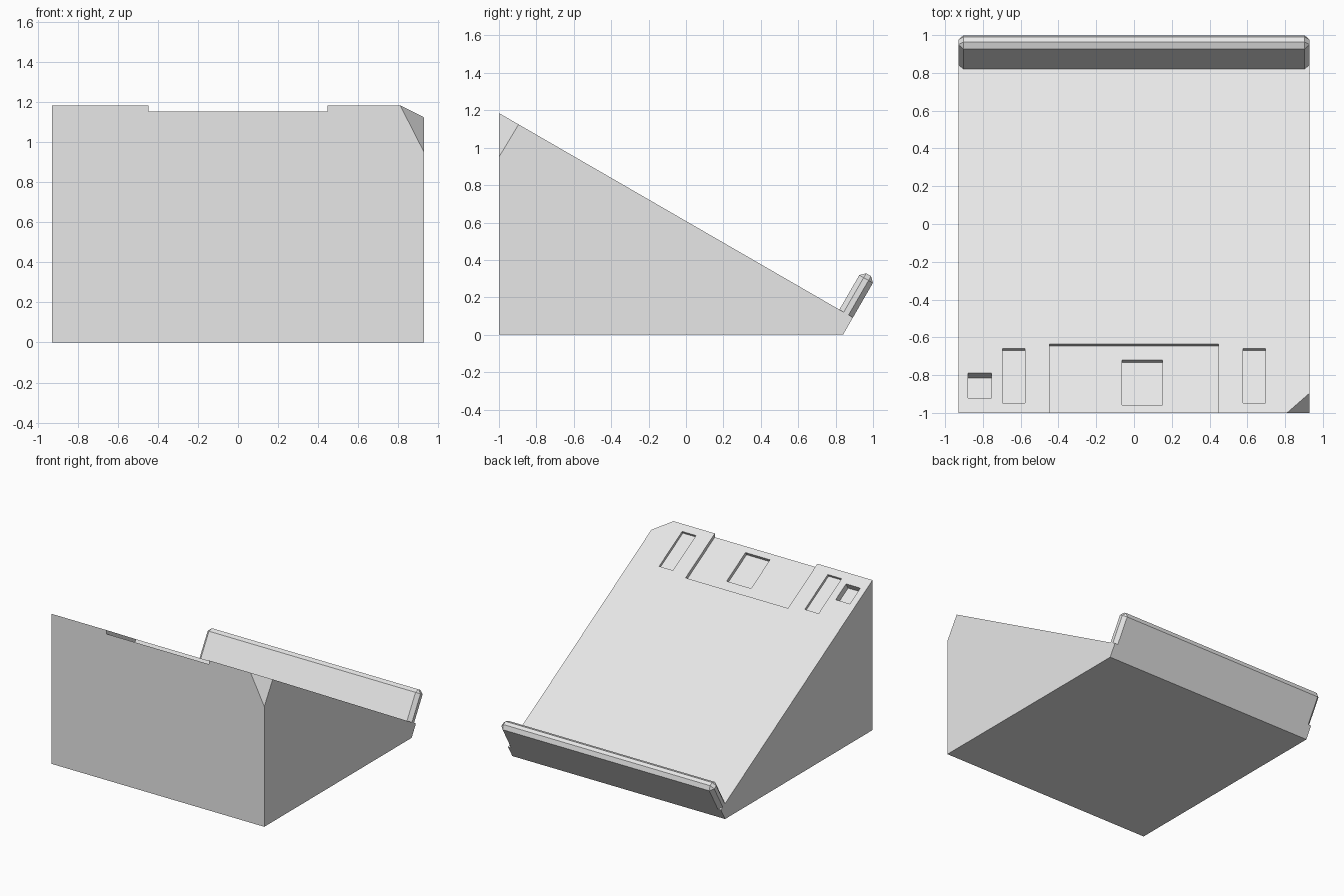
import bpy, bmesh, math
from mathutils import Vector

cube = bpy.data.objects.get("Cube")
if cube:
    bpy.data.objects.remove(cube)

grey = bpy.data.materials.new("light grey plastic")
grey.use_nodes = True
grey.diffuse_color = (0.8, 0.8, 0.8, 1)
grey.node_tree.nodes["Principled BSDF"].inputs["Base Color"].default_value = (0.8, 0.8, 0.8, 1)

HALF = 0.93                       # half the width
TOP = Vector((0, -1, 1.185))      # upper front end of the slope
TILT = math.radians(30)
NORMAL = Vector((0, math.sin(TILT), math.cos(TILT)))
DOWN = Vector((0, math.cos(TILT), -math.sin(TILT)))


def on_slope(y, height=0.0):
    """Point above (or below) the sloping face; y is where it meets the face."""
    return TOP + DOWN * ((y + 1) / DOWN.y) + NORMAL * height


def prism(x0, x1, profile):
    """Bmesh of a side profile extruded across the width."""
    bm = bmesh.new()
    face = bm.faces.new([bm.verts.new((x0, p[1], p[2])) for p in profile])
    grown = bmesh.ops.extrude_face_region(bm, geom=[face])["geom"]
    moved = [v for v in grown if isinstance(v, bmesh.types.BMVert)]
    bmesh.ops.translate(bm, vec=(x1 - x0, 0, 0), verts=moved)
    bmesh.ops.recalc_face_normals(bm, faces=bm.faces)
    return bm


def make_object(name, bm):
    mesh = bpy.data.meshes.new(name)
    bm.to_mesh(mesh)
    bm.free()
    mesh.materials.append(grey)
    obj = bpy.data.objects.new(name, mesh)
    bpy.context.collection.objects.link(obj)
    return obj


# Wedge body, ending in the foot of the lip
THICK = 0.084
inner = on_slope(0.82)
outer = inner + DOWN * THICK
foot = outer - NORMAL * (outer.z / NORMAL.z)
bm = prism(-HALF, HALF, [Vector((0, -1, 0)), foot, outer, inner, TOP])

# Clipped upper corner on the left
a = Vector((0.81, -1, TOP.z))
b = Vector((HALF, -1, 0.95))
c = on_slope(-0.895)
c.x = HALF
cut_normal = (b - a).cross(c - a).normalized()
if cut_normal.z < 0:
    cut_normal.negate()
bmesh.ops.bisect_plane(bm, geom=bm.verts[:] + bm.edges[:] + bm.faces[:],
                       plane_co=a, plane_no=cut_normal, clear_outer=True)
bmesh.ops.holes_fill(bm, edges=[e for e in bm.edges if e.is_boundary])
bmesh.ops.recalc_face_normals(bm, faces=bm.faces)
body = make_object("wedge_body", bm)


# Recesses sunk square to the slope
def recess(name, x0, x1, y_low, y_high, depth, start=0.0):
    shift = start * NORMAL.y      # y is measured on the face at this depth
    y0, y1 = y_low + shift, y_high + shift
    floor = -start - depth
    cutter = make_object(name, prism(x0, x1, [
        on_slope(y0, floor), on_slope(y1, floor), on_slope(y1, 0.1), on_slope(y0, 0.1)]))
    cutter.hide_render = True
    cutter.hide_viewport = True
    cutter.display_type = 'WIRE'
    mod = body.modifiers.new(name, 'BOOLEAN')
    mod.operation = 'DIFFERENCE'
    mod.solver = 'EXACT'
    mod.object = cutter


PLATE = 0.026
recess("wide_notch_cutter", -0.448, 0.448, -1.1, -0.634, PLATE)
recess("centre_pocket_cutter", -0.064, 0.15, -0.957, -0.721, PLATE, start=PLATE)
recess("right_slot_cutter", -0.697, -0.576, -0.947, -0.66, 0.02)
recess("left_slot_cutter", 0.576, 0.697, -0.947, -0.66, 0.02)
recess("small_pocket_cutter", -0.879, -0.755, -0.92, -0.79, 0.05)

# Retaining lip with chamfered top and ends, open underneath
RISE = 0.24
bm = prism(-HALF, HALF, [inner, outer, outer + NORMAL * RISE, inner + NORMAL * RISE])
base = [f for f in bm.faces if f.normal.dot(NORMAL) < -0.9]
base_edges = set(base[0].edges)
bmesh.ops.bevel(bm, geom=[e for e in bm.edges if e not in base_edges],
                offset=0.027, segments=1, affect='EDGES')
base = [f for f in bm.faces if f.normal.dot(NORMAL) < -0.9]
bmesh.ops.delete(bm, geom=base, context='FACES_ONLY')
make_object("retaining_lip", bm)
